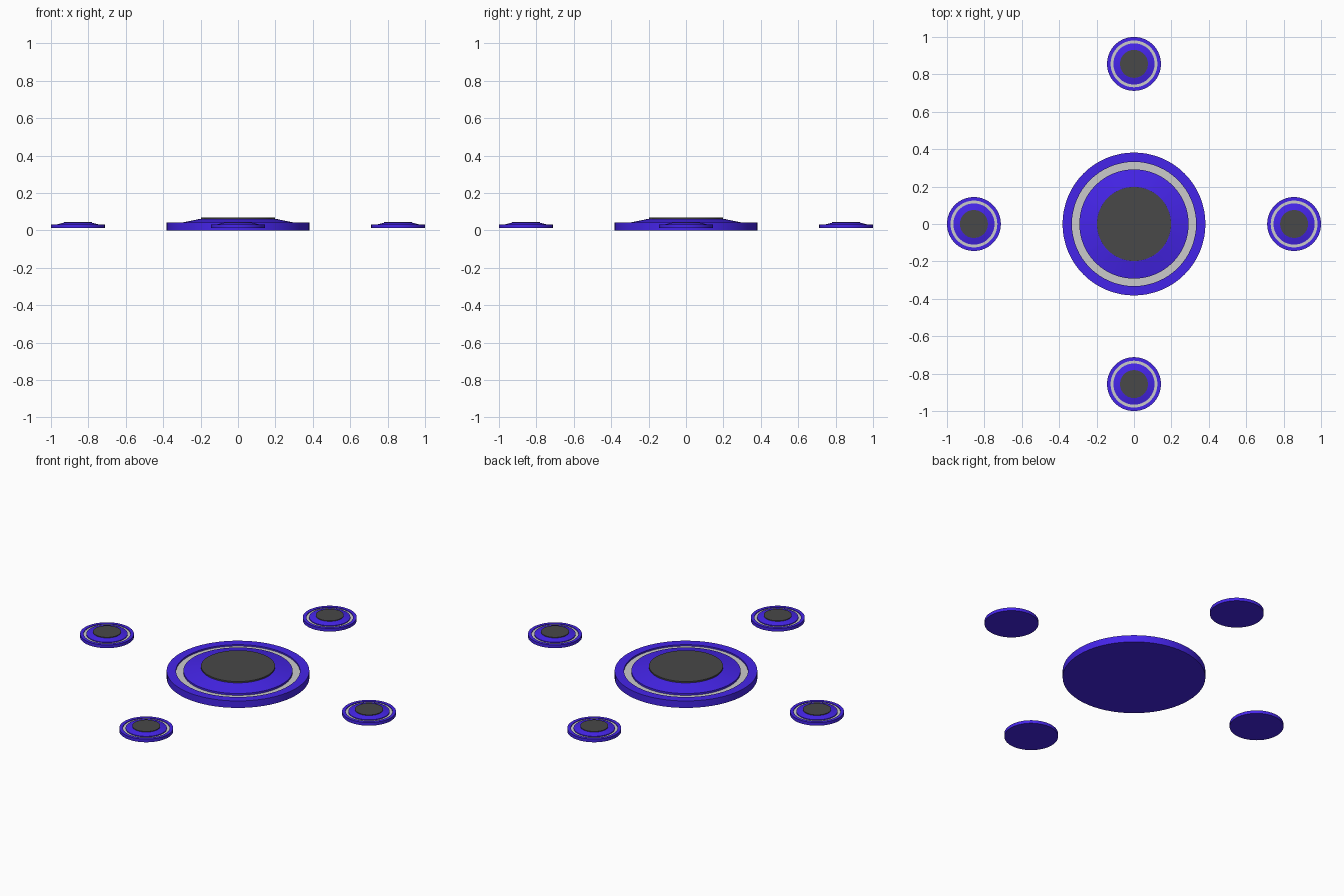
import bpy, bmesh, math

if "Cube" in bpy.data.objects:
    bpy.data.objects.remove(bpy.data.objects["Cube"])

SEGMENTS = 64


def material(name, color):
    mat = bpy.data.materials.new(name)
    mat.diffuse_color = color
    mat.use_nodes = True
    mat.node_tree.nodes["Principled BSDF"].inputs["Base Color"].default_value = mat.diffuse_color
    return mat


blue = material("blue_shell", (0.06, 0.018, 0.82, 1))
dark = material("dark_pad", (0.065, 0.065, 0.065, 1))


def lathe(name, profile, center, scale, mat=None):
    """Spin (radius, z) points about the vertical axis through center."""
    bm = bmesh.new()
    verts = [bm.verts.new((r * scale[0], 0, z * scale[1])) for r, z in profile]
    edges = [bm.edges.new(pair) for pair in zip(verts, verts[1:])]
    bmesh.ops.spin(bm, geom=verts + edges, cent=(0, 0, 0), axis=(0, 0, 1),
                   angle=math.tau, steps=SEGMENTS)
    bmesh.ops.remove_doubles(bm, verts=bm.verts, dist=1e-5)
    bmesh.ops.recalc_face_normals(bm, faces=bm.faces)
    mesh = bpy.data.meshes.new(name)
    bm.to_mesh(mesh)
    bm.free()
    obj = bpy.data.objects.new(name, mesh)
    obj.location = center
    bpy.context.collection.objects.link(obj)
    if mat:
        mesh.materials.append(mat)
    bpy.ops.object.select_all(action='DESELECT')
    obj.select_set(True)
    bpy.context.view_layer.objects.active = obj
    bpy.ops.object.shade_smooth_by_angle(angle=math.radians(10))


# Profiles of the large disc; the small ones reuse them scaled down
SHELL = [(0, 0), (0.382, 0), (0.382, 0.041), (0.332, 0.041), (0.332, 0.028),
         (0.292, 0.028), (0.292, 0.043), (0.2, 0.062), (0, 0.062)]
RING = [(0.292, 0.028), (0.332, 0.028), (0.332, 0.032), (0.292, 0.032),
        (0.292, 0.028)]
PAD = [(0, 0.062), (0.198, 0.062), (0.198, 0.07), (0, 0.07)]


def disc(prefix, center, scale):
    lathe(prefix + "_shell", SHELL, center, scale, blue)
    lathe(prefix + "_light_ring", RING, center, scale)
    lathe(prefix + "_pad", PAD, center, scale, dark)


# Central disc and four satellites
disc("main_disc", (0, 0, 0), (1, 1))
for i, side in enumerate(("right", "back", "left", "front")):
    a = i * math.pi / 2
    disc(side + "_disc", (0.856 * math.cos(a), 0.856 * math.sin(a), 0.013),
         (0.377, 0.45))
